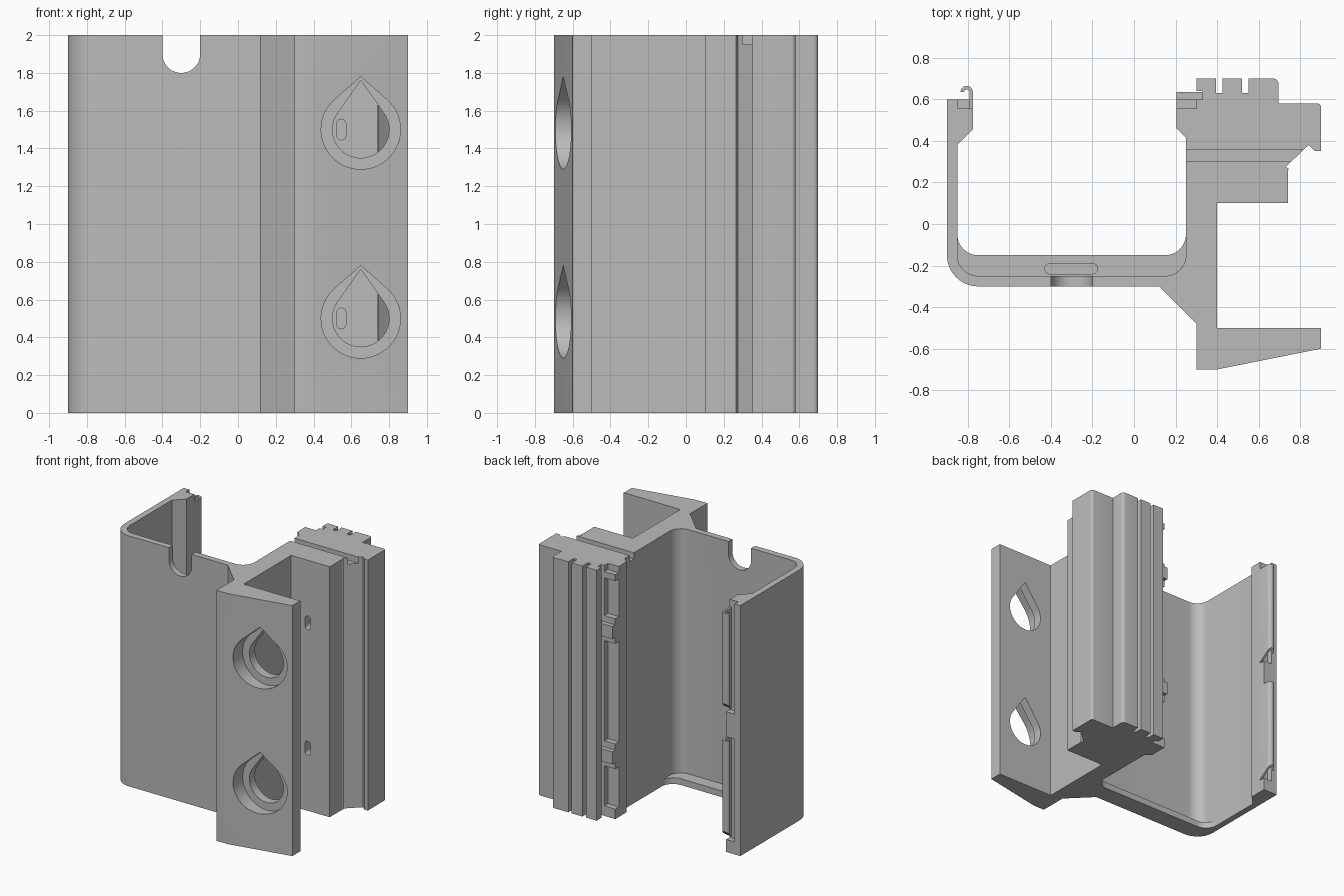
import bpy, bmesh
from math import sin, cos, acos, degrees, radians

old = bpy.data.objects.get("Cube")
if old:
    bpy.data.objects.remove(old, do_unlink=True)

grey = bpy.data.materials.new("plain_grey")
grey.use_nodes = True
colour = (0.5, 0.5, 0.5, 1)
grey.diffuse_color = colour
grey.node_tree.nodes["Principled BSDF"].inputs["Base Color"].default_value = colour


def arc(cx, cy, r, a0, a1, n=12):
    angles = [radians(a0 + (a1 - a0) * i / n) for i in range(n + 1)]
    return [(cx + r * cos(a), cy + r * sin(a)) for a in angles]


def prism(name, pts, lo, hi, axis="z"):
    """Extrude a closed outline along z, or an x-z outline along y."""
    bm = bmesh.new()
    place = (lambda a, b, d: (a, b, d)) if axis == "z" else (lambda a, b, d: (a, d, b))
    rings = [[bm.verts.new(place(a, b, d)) for a, b in pts] for d in (lo, hi)]
    bm.faces.new(rings[0])
    bm.faces.new(rings[1])
    for i in range(len(pts)):
        j = (i + 1) % len(pts)
        bm.faces.new((rings[0][i], rings[0][j], rings[1][j], rings[1][i]))
    bmesh.ops.recalc_face_normals(bm, faces=bm.faces)
    mesh = bpy.data.meshes.new(name)
    bm.to_mesh(mesh)
    bm.free()
    mesh.materials.append(grey)
    ob = bpy.data.objects.new(name, mesh)
    bpy.context.collection.objects.link(ob)
    return ob


def box(name, x0, x1, y0, y1, z0, z1):
    return prism(name, [(x0, y0), (x1, y0), (x1, y1), (x0, y1)], z0, z1)


def combine(target, tool, operation="DIFFERENCE"):
    mod = target.modifiers.new("combine", "BOOLEAN")
    mod.operation, mod.solver, mod.object = operation, "EXACT", tool
    bpy.context.view_layer.objects.active = target
    bpy.ops.object.modifier_apply(modifier=mod.name)
    bpy.data.objects.remove(tool, do_unlink=True)


def teardrop(cx, cz, r, tip):
    """Circle with a pointed top whose sides leave it tangentially."""
    a = degrees(acos(r / tip))
    return arc(cx, cz, r, 90 + a, 450 - a, 40) + [(cx, cz + tip)]


# Main extruded section: channel, jaw, ribbed block and front flange
outline = [(-0.9, 0.6)]
outline += arc(-0.75, -0.15, 0.15, 180, 270)
outline += [(0.12, -0.3), (0.3, -0.48), (0.3, -0.7), (0.4, -0.7), (0.9, -0.6),
            (0.9, -0.5), (0.4, -0.5), (0.4, 0.1), (0.74, 0.1), (0.74, 0.255),
            (0.745, 0.265), (0.73, 0.275), (0.84, 0.38), (0.87, 0.352), (0.9, 0.352)]
outline += arc(0.88, 0.56, 0.02, 0, 90, 5)
outline += [(0.695, 0.58)] + arc(0.67, 0.675, 0.025, 0, 90, 5)
outline += [(0.55, 0.7), (0.55, 0.63), (0.52, 0.63), (0.52, 0.7),
            (0.425, 0.7), (0.425, 0.63), (0.395, 0.63), (0.395, 0.7),
            (0.3, 0.7), (0.3, 0.64), (0.33, 0.64), (0.33, 0.6),
            (0.205, 0.6), (0.205, 0.46), (0.25, 0.415)]
outline += arc(0.15, -0.15, 0.1, 0, -90)
outline += arc(-0.75, -0.15, 0.1, 270, 180)
outline += [(-0.85, 0.38), (-0.775, 0.455), (-0.775, 0.6)]
frame = prism("channel_frame", outline, 0, 2)

# Low ledge closing the bottom of the channel, with a rounded recess
ledge = arc(-0.75, -0.05, 0.1, 180, 270) + arc(0.15, -0.05, 0.1, 270, 360)
ledge += [(0.27, -0.05), (0.27, -0.27), (-0.8, -0.27), (-0.87, -0.15), (-0.87, -0.05)]
combine(frame, prism("ledge", ledge, 0, 0.05), "UNION")
recess = arc(-0.405, -0.215, 0.025, 90, 270, 8) + arc(-0.2, -0.215, 0.025, -90, 90, 8)
combine(frame, prism("recess_cutter", recess, 0.02, 0.1))

# Round-bottomed notch in the front wall
notch = arc(-0.3, 1.9, 0.1, 180, 360, 24) + [(-0.2, 2.1), (-0.4, 2.1)]
combine(frame, prism("notch_cutter", notch, -0.35, -0.2, "y"))

# Stepped teardrop holes in the flange and small slots in the block behind
for z in (0.5, 1.5):
    combine(frame, prism("bore_cutter", teardrop(0.65, z, 0.21, 0.28), -0.8, -0.57, "y"))
    combine(frame, prism("hole_cutter", teardrop(0.65, z, 0.15, 0.26), -0.6, -0.4, "y"))
    slot = arc(0.547, z + 0.03, 0.025, 0, 180, 8) + arc(0.547, z - 0.03, 0.025, 180, 360, 8)
    combine(frame, prism("slot_cutter", slot, 0.05, 0.2, "y"))

# Groove across the top of the block
combine(frame, box("groove_cutter", 0.2, 0.86, 0.3, 0.355, 1.95, 2.1))

# Pockets in both clasp edges
for z0, z1 in ((0.08, 0.4), (0.6, 1.4), (1.6, 1.9), (1.95, 2.1)):
    combine(frame, box("jaw_pocket_cutter", 0.19, 0.3, 0.555, 0.61, z0, z1))
for z0, z1 in ((0.1, 0.92), (1.12, 2.1)):
    combine(frame, box("edge_pocket_cutter", -0.85, -0.76, 0.555, 0.65, z0, z1))

# Catch tabs bridging the jaw
parts = [frame]
for i, z in enumerate((0.45, 1.45)):
    parts.append(box(f"catch_tab_{i + 1}", 0.205, 0.335, 0.58, 0.635, z, z + 0.1))

# Curled latch strips on the thin wall, with sloped lower ends
hook = [(-0.775, 0.54)] + arc(-0.805, 0.635, 0.03, 0, 180, 10)
hook += arc(-0.805, 0.635, 0.013, 180, 0, 10) + [(-0.792, 0.54)]
for i, (z0, z1) in enumerate(((0.1, 0.92), (1.12, 1.94))):
    latch = prism(f"latch_strip_{i + 1}", hook, z0, z1)
    for v in latch.data.vertices:
        if v.co.z < z0 + 0.01:
            v.co.z += max(0, v.co.y - 0.57)
    parts.append(latch)

# Smooth the rounded parts while keeping edges crisp
bpy.context.view_layer.update()
bpy.ops.object.select_all(action="DESELECT")
for part in parts:
    part.select_set(True)
bpy.context.view_layer.objects.active = frame
bpy.ops.object.shade_smooth_by_angle(angle=radians(25))
